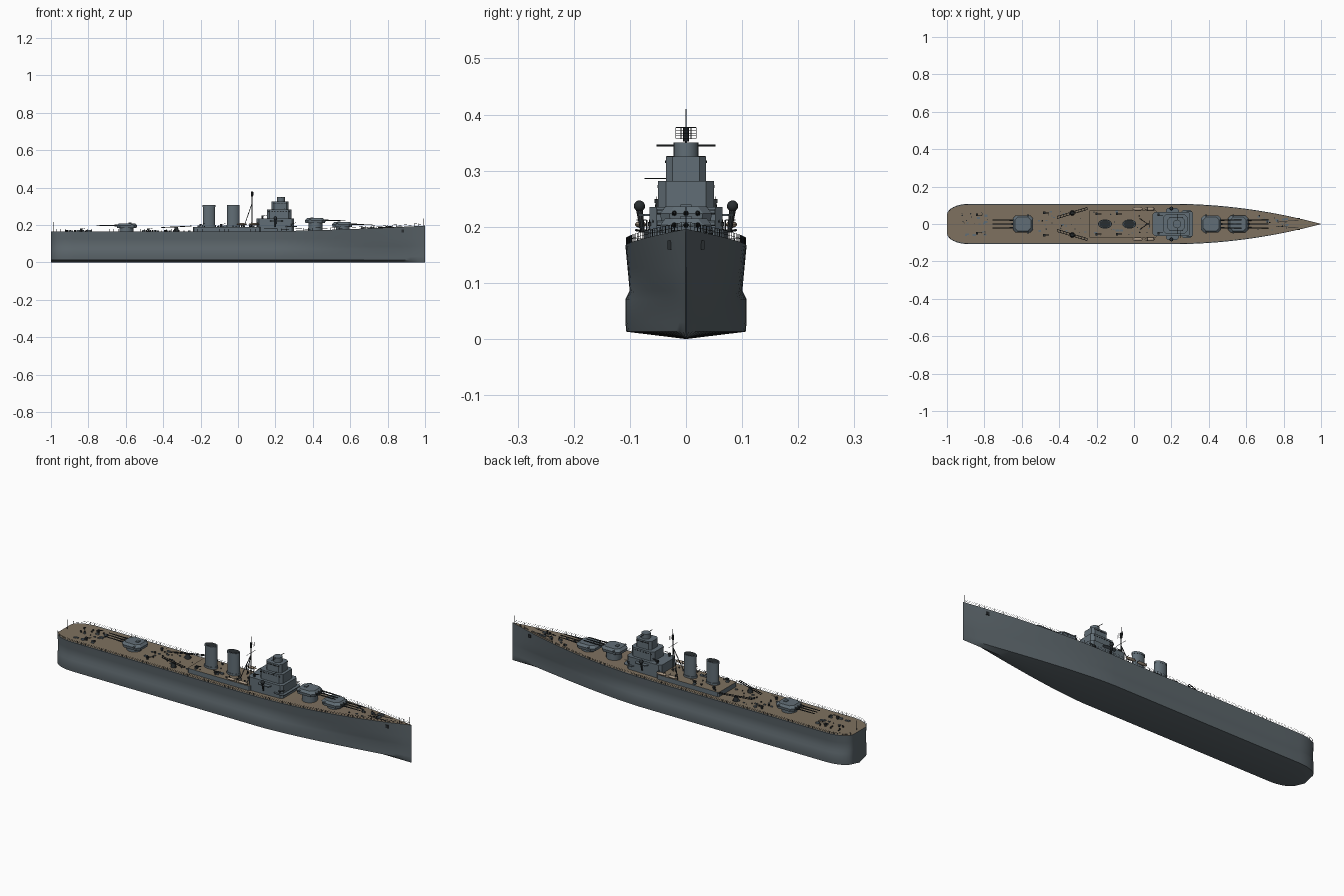
import bpy, bmesh, math, random
from mathutils import Vector, Matrix

if "Cube" in bpy.data.objects:
    bpy.data.objects.remove(bpy.data.objects["Cube"])
random.seed(4)


def material(name, rgb):
    m = bpy.data.materials.new(name)
    m.use_nodes = True
    m.diffuse_color = (*rgb, 1)
    m.node_tree.nodes["Principled BSDF"].inputs["Base Color"].default_value = (*rgb, 1)
    return m


hull_grey = material("hull grey", (0.105, 0.13, 0.145))
house_grey = material("superstructure grey", (0.12, 0.155, 0.18))
deck_tan = material("deck wood", (0.21, 0.165, 0.115))
dark = material("dark metal", (0.022, 0.027, 0.03))
boat_tan = material("boat canvas", (0.38, 0.3, 0.22))


def finish(bm, name, *mats, smooth=True):
    bmesh.ops.recalc_face_normals(bm, faces=bm.faces)
    mesh = bpy.data.meshes.new(name)
    bm.to_mesh(mesh)
    bm.free()
    for m in mats:
        mesh.materials.append(m)
    if smooth:
        mesh.shade_smooth()
        mesh.set_sharp_from_angle(angle=math.radians(35))
    ob = bpy.data.objects.new(name, mesh)
    bpy.context.collection.objects.link(ob)
    return ob


def rod(bm, a, b, r, r2=None, sides=6):
    a, b = Vector(a), Vector(b)
    rot = (b - a).to_track_quat("Z", "Y").to_matrix().to_4x4()
    bmesh.ops.create_cone(bm, cap_ends=True, segments=sides, radius1=r,
                          radius2=r if r2 is None else r2, depth=(b - a).length,
                          matrix=Matrix.Translation((a + b) / 2) @ rot)


def box(bm, centre, size, yaw=0):
    bmesh.ops.create_cube(bm, size=1, matrix=Matrix.Translation(centre)
                          @ Matrix.Rotation(yaw, 4, "Z") @ Matrix.Diagonal((*size, 1)))


def loft(bm, rings, caps=True):
    rows = [[bm.verts.new(p) for p in ring] for ring in rings]
    n = len(rows[0])
    for low, high in zip(rows, rows[1:]):
        for i in range(n):
            j = (i + 1) % n
            bm.faces.new((low[i], low[j], high[j], high[i]))
    if caps:
        bm.faces.new(rows[0])
        bm.faces.new(rows[-1])


def plan(x0, x1, w, c, z):
    """Rectangle with cut corners at height z."""
    half = [(x0, w - c), (x0 + c, w), (x1 - c, w), (x1, w - c)]
    return [(x, y, z) for x, y in half] + [(x, -y, z) for x, y in reversed(half)]


def house(name, x0, x1, w, z0, z1, c=0.01, top=None):
    bm = bmesh.new()
    loft(bm, [plan(x0, x1, w, c, z0), plan(x0, x1, w, c, z1)])
    ob = finish(bm, name, house_grey, top or house_grey, smooth=False)
    for f in ob.data.polygons:
        f.material_index = int(f.normal.z > 0.9)


def deck_z(x):
    return 0.166 + 0.03 * max(0, (x - 0.1) / 0.9) ** 1.6


def half_width(x, low=False):
    if x < -0.88:
        s = (-0.88 - x) / 0.12
        return 0.108 * (0.45 + 0.55 * math.sqrt(max(0, 1 - s * s)))
    t = max(0, (x - 0.2) / 0.8)
    shape = (1 - min(1, t) ** 1.5) ** 1.15 if low else 1 - min(1, t) ** 2
    return max(0.0008, 0.108 * shape)


# Hull with side bulge, lofted along its length, wooden deck on top
stations = [-0.88 - 0.12 * math.sin(math.pi / 2 * i / 8) for i in range(8, 0, -1)]
stations += [-0.88 + 1.08 * i / 12 for i in range(12)]
stations += [0.2 + 0.8 * i / 20 for i in range(21)]
rings = []
for x in stations:
    d, b, z = half_width(x), half_width(x, True), deck_z(x)
    mid = 0.93 * (0.4 * d + 0.6 * b)
    side = [(0.95 * d, z), (d, z), ((d + mid) / 2, 0.127), (mid, 0.086),
            (b, 0.071), (b, 0.03), (0.985 * b, 0.013)]
    ring = [(x, y, h) for y, h in side] + [(x, 0, 0)]
    rings.append(ring + [(x, -y, h) for y, h in reversed(side)])
bm = bmesh.new()
loft(bm, rings)
hull = finish(bm, "hull", hull_grey, deck_tan)
for f in hull.data.polygons:
    wide = max(abs(hull.data.vertices[v].co.y) / half_width(hull.data.vertices[v].co.x)
               for v in f.vertices)
    f.material_index = int(f.normal.z > 0.9 and wide < 0.97)

# Deck edge railings with posts
bm = bmesh.new()
steps = [-0.995 + 1.985 * i / 84 for i in range(85)]
for s in (-1, 1):
    feet = [Vector((x, s * 0.985 * half_width(x), deck_z(x))) for x in steps]
    for a, b in zip(feet, feet[1:]):
        rod(bm, a, a + Vector((0, 0, 0.013)), 0.0006, sides=4)
        for h in (0.0065, 0.013):
            up = Vector((0, 0, h))
            rod(bm, a + up, b + up, 0.0004, sides=4)
finish(bm, "deck_railing", dark)

# Flagstaffs and anchors
bm = bmesh.new()
rod(bm, (0.99, 0, 0.19), (0.99, 0, 0.235), 0.0009)
rod(bm, (-0.985, 0, 0.165), (-0.985, 0, 0.215), 0.0009)
for s in (-1, 1):
    y = s * half_width(0.88)
    box(bm, (0.88, y * 0.96, 0.168), (0.014, 0.008, 0.016))
    rod(bm, (0.88, s * 0.018, deck_z(0.88)), (0.76, s * 0.014, deck_z(0.76) + 0.002), 0.0015)
finish(bm, "flagstaffs_and_anchors", dark)

# Midship deckhouse and bridge tower tiers
house("midship_deckhouse", -0.24, 0.12, 0.074, 0.16, 0.19, 0.006, deck_tan)
house("bridge_base", 0.1, 0.3, 0.065, 0.16, 0.235, 0.012)
house("bridge_lower_tier", 0.155, 0.285, 0.05, 0.235, 0.282, 0.014)
house("bridge_upper_tier", 0.18, 0.27, 0.036, 0.282, 0.325, 0.012)
house("bridge_wing_platform", 0.17, 0.24, 0.085, 0.219, 0.223, 0.01)
house("bridge_fore_platform", 0.25, 0.315, 0.075, 0.19, 0.194, 0.014)
bm = bmesh.new()
rod(bm, (0.23, 0, 0.32), (0.23, 0, 0.35), 0.022, sides=24)
finish(bm, "director_tower", house_grey)
bm = bmesh.new()
rod(bm, (0.23, -0.053, 0.345), (0.23, 0.053, 0.345), 0.0016)
rod(bm, (0.25, -0.036, 0.286), (0.25, -0.074, 0.286), 0.001)
for w, z, x0, x1 in ((0.0505, 0.272, 0.168, 0.272), (0.0365, 0.316, 0.194, 0.258)):
    for s in (-1, 1):
        for i in range(8):
            box(bm, (x0 + (x1 - x0) * i / 7, s * w, z), (0.008, 0.001, 0.005))
finish(bm, "rangefinder_and_bridge_windows", dark)

# Funnels with dark caps and base collars
for name, x in (("aft_funnel", -0.155), ("fore_funnel", -0.025)):
    for part, z0, z1, k, mat in (("body", 0.185, 0.298, 1, house_grey),
                                 ("collar", 0.188, 0.2, 1.12, house_grey),
                                 ("rim", 0.296, 0.306, 1.04, house_grey),
                                 ("mouth", 0.305, 0.307, 0.9, dark)):
        bm = bmesh.new()
        rod(bm, (0, 0, z0), (0, 0, z1), 0.033 * k, sides=32)
        bmesh.ops.scale(bm, vec=(1, 0.66, 1), verts=bm.verts)
        bmesh.ops.translate(bm, vec=(x, 0, 0), verts=bm.verts)
        finish(bm, name + "_" + part, mat)

# Tripod mast with yards and lattice aerial
bm = bmesh.new()
rod(bm, (0.075, 0, 0.18), (0.075, 0, 0.36), 0.003, 0.002)
rod(bm, (0.075, 0, 0.36), (0.075, 0, 0.41), 0.0012)
for s in (-1, 1):
    rod(bm, (0.03, s * 0.03, 0.185), (0.073, 0, 0.31), 0.002)
rod(bm, (0.075, -0.035, 0.325), (0.075, 0.035, 0.325), 0.001)
rod(bm, (0.075, 0, 0.352), (0.075, 0, 0.378), 0.005, sides=8)
for i in range(5):
    z = 0.357 + 0.005 * i
    rod(bm, (0.081, -0.018, z), (0.081, 0.018, z), 0.0006, sides=4)
    y = -0.018 + 0.009 * i
    rod(bm, (0.081, y, 0.357), (0.081, y, 0.377), 0.0006, sides=4)
finish(bm, "tripod_mast", dark)


# Triple gun turrets
def turret(name, x, z, face):
    bm = bmesh.new()
    rod(bm, (x, 0, deck_z(x) - 0.01), (x, 0, z + 0.002), 0.037, sides=32)
    finish(bm, name + "_barbette", house_grey)
    bm = bmesh.new()
    layers = ((0, 0.052, 0.044), (0.014, 0.054, 0.046), (0.026, 0.043, 0.037))
    loft(bm, [[(x + face * (px - 0.003), py, pz) for px, py, pz in
               plan(-front, front, w, 0.016, z + h)] for h, front, w in layers])
    for s in (-1, 1):
        rod(bm, (x - face * 0.03, s * 0.052, z + 0.017), (x - face * 0.03, 0, z + 0.017), 0.005)
    box(bm, (x - face * 0.02, 0, z + 0.027), (0.016, 0.02, 0.006))
    finish(bm, name + "_housing", house_grey, smooth=False)
    bm = bmesh.new()
    for y in (-0.021, 0, 0.021):
        rod(bm, (x + face * 0.04, y, z + 0.014), (x + face * 0.075, y, z + 0.014), 0.005, 0.0035, 10)
        rod(bm, (x + face * 0.07, y, z + 0.014), (x + face * 0.16, y, z + 0.015), 0.003, 0.002, 8)
    finish(bm, name + "_barrels", dark)


turret("forward_turret", 0.56, 0.189, 1)
turret("raised_turret", 0.415, 0.21, 1)
turret("aft_turret", -0.597, 0.183, -1)

# Mirrored side equipment: catapults, boats, directors and light guns
for s, tag in ((1, "left"), (-1, "right")):
    bm = bmesh.new()
    a, b = Vector((-0.41, s * 0.035, 0.186)), Vector((-0.25, s * 0.083, 0.194))
    across = Vector((0, 0.006, 0))
    for off in (across, -across):
        rod(bm, a + off, b + off, 0.002)
    for i in range(11):
        p = a.lerp(b, i / 10)
        rod(bm, p + across, p - across, 0.0015)
    rod(bm, (-0.33, s * 0.059, 0.16), (-0.33, s * 0.059, 0.188), 0.015, 0.009, 12)
    finish(bm, tag + "_catapult", dark)

    bm = bmesh.new()
    for x in (0.02, 0.085):
        bmesh.ops.create_uvsphere(bm, u_segments=12, v_segments=8, radius=1,
                                  matrix=Matrix.Translation((x, s * 0.081, 0.204))
                                  @ Matrix.Diagonal((0.029, 0.01, 0.006, 1)))
    finish(bm, tag + "_boats", boat_tan)

    bm = bmesh.new()
    for x in (0.0, 0.04, 0.07, 0.105):
        rod(bm, (x, s * 0.07, 0.165), (x, s * 0.07, 0.212), 0.0012)
        rod(bm, (x, s * 0.07, 0.212), (x, s * 0.088, 0.212), 0.0012)
    finish(bm, tag + "_davits", dark)

    bm = bmesh.new()
    rod(bm, (0.2, s * 0.077, 0.19), (0.2, s * 0.083, 0.23), 0.004, 0.006, 10)
    bmesh.ops.create_uvsphere(bm, u_segments=14, v_segments=10, radius=0.01,
                              matrix=Matrix.Translation((0.2, s * 0.083, 0.237)))
    finish(bm, tag + "_director", dark)

    bm = bmesh.new()
    for x, y, z in ((0.13, 0.05, 0.235), (0.285, 0.062, 0.194), (-0.2, 0.055, 0.19),
                    (-0.09, 0.055, 0.19), (-0.48, 0.06, 0.166), (-0.84, 0.05, 0.166)):
        rod(bm, (x, s * y, z - 0.002), (x, s * y, z + 0.01), 0.006, 0.004, 8)
        box(bm, (x, s * y, z + 0.011), (0.011, 0.012, 0.007))
        for off in (-0.003, 0.003):
            rod(bm, (x, s * y + off, z + 0.012), (x + 0.026, s * y + off, z + 0.018), 0.0009)
    finish(bm, tag + "_light_guns", dark)

# Scattered deck fittings: lockers, vents and bollards
spans = [(-0.92, -0.78, 0.166), (-0.52, -0.26, 0.166), (-0.22, 0.09, 0.19), (0.66, 0.82, None)]
for name, mat in (("lockers_and_vents", house_grey), ("bollards", dark)):
    bm = bmesh.new()
    for x0, x1, z in spans:
        for i in range(14):
            x = random.uniform(x0, x1)
            y = random.uniform(-0.65, 0.65) * half_width(x)
            h = deck_z(x) if z is None else z
            size = random.uniform(0.005, 0.011)
            if mat is dark:
                rod(bm, (x, y, h - 0.001), (x, y, h + size * 0.8), size * 0.4, sides=8)
            else:
                box(bm, (x, y, h + size * 0.3), (size * 1.6, size, size * 0.7))
    finish(bm, name, mat)
